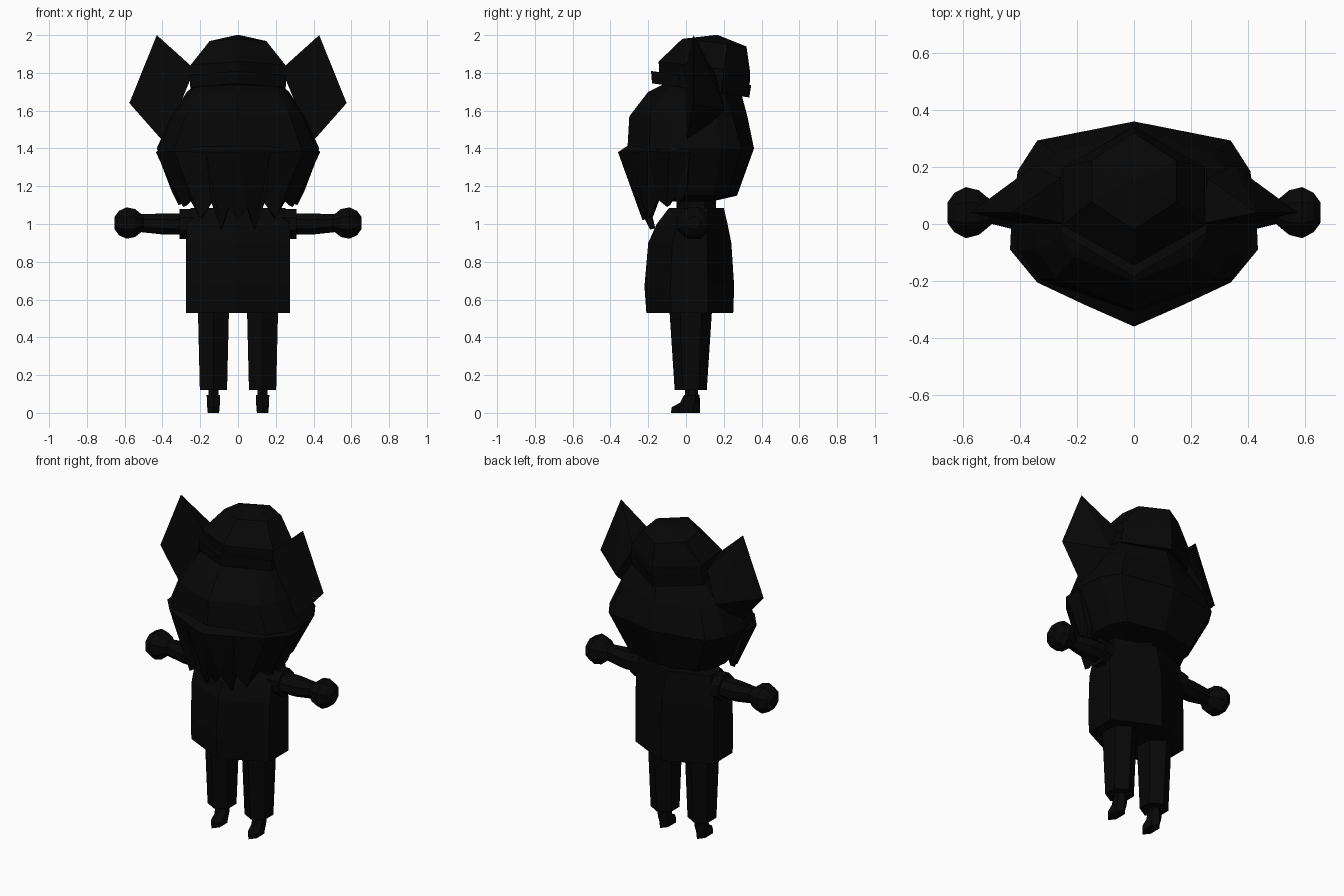
import bpy, bmesh, math

if "Cube" in bpy.data.objects:
    bpy.data.objects.remove(bpy.data.objects["Cube"])

black = bpy.data.materials.new("near_black")
black.diffuse_color = (0.002, 0.002, 0.002, 1)
black.use_nodes = True
black.node_tree.nodes["Principled BSDF"].inputs["Base Color"].default_value = black.diffuse_color


def make(name, verts, faces):
    bm = bmesh.new()
    vs = [bm.verts.new(v) for v in verts]
    for f in faces:
        bm.faces.new([vs[i] for i in f])
    bmesh.ops.recalc_face_normals(bm, faces=bm.faces)
    me = bpy.data.meshes.new(name)
    bm.to_mesh(me)
    bm.free()
    me.materials.append(black)
    ob = bpy.data.objects.new(name, me)
    bpy.context.collection.objects.link(ob)
    return ob


def loft(name, rings):
    """Skin closed rings of equal size and cap both ends."""
    n = len(rings[0])
    faces = [(r * n + i, r * n + (i + 1) % n, (r + 1) * n + (i + 1) % n, (r + 1) * n + i)
             for r in range(len(rings) - 1) for i in range(n)]
    faces += [tuple(range(n)), tuple(range((len(rings) - 1) * n, len(rings) * n))]
    return make(name, [p for r in rings for p in r], faces)


def mirrored(half):
    """Complete a half outline that runs from back to front."""
    return half + [(-p[0], *p[1:]) for p in reversed(half) if p[0] > 0]


def hexagon(w, f, b, z_front, z_back, cx=0, k=0.42):
    """Hexagon with corners at front and back, tilted from z_front to z_back."""
    m, h = (f + b) / 2, (b - f) / 2
    tilt = lambda y: z_front + (z_back - z_front) * (y - f) / (b - f)
    return [(cx + x, y, tilt(y)) for x, y in mirrored([(0, b), (w, m + h * k), (w, m - h * k), (0, f)])]


# Torso coat and neck
loft("coat", [hexagon(hx, a, b, z, z) for z, hx, a, b in [
    (0.53, 0.275, -0.21, 0.25), (0.67, 0.275, -0.22, 0.255), (0.90, 0.275, -0.20, 0.24),
    (1.00, 0.27, -0.155, 0.22), (1.085, 0.25, -0.09, 0.20)]])
loft("neck", [hexagon(0.12, -0.05, 0.16, z, z) for z in (1.05, 1.20)])


# Head: (z, half width, front y, back y, back corner x and y factors)
def head_ring(z, w, f, b, cx=0.79, cy=0.80):
    m = (f + b) / 2
    return mirrored([(0, b, z), (w * cx, m + (b - m) * cy, z), (w * 0.95, m + (b - m) * 0.48, z),
                     (w, m, z), (w * 0.95, m + (f - m) * 0.35, z),
                     (w * 0.78, m + (f - m) * 0.65, z), (0, f, z)])


loft("head", [head_ring(*r) for r in [
    (1.12, 0.20, -0.12, 0.14), (1.15, 0.30, -0.20, 0.27), (1.40, 0.43, -0.31, 0.36),
    (1.57, 0.355, -0.30, 0.325, 0.77, 0.75), (1.70, 0.27, -0.20, 0.29, 0.65, 0.62),
    (1.76, 0.20, -0.08, 0.24, 0.6, 0.6)]])

# Beard: ridge around the face with a jagged lower edge
lip = mirrored([(0.42, 0.02, 1.40), (0.40, -0.07, 1.41), (0.33, -0.17, 1.41), (0.165, -0.24, 1.42), (0, -0.30, 1.42)])
ridge = mirrored([(0.43, 0.02, 1.38), (0.435, -0.09, 1.38), (0.34, -0.205, 1.385), (0.17, -0.285, 1.38), (0, -0.36, 1.38)])
valley = mirrored([(0.35, 0.00, 1.17), (0.32, -0.06, 1.14), (0.255, -0.15, 1.13), (0.14, -0.23, 1.11), (0.05, -0.25, 1.09)])
tips = mirrored([(0.315, -0.04, 1.10), (0.29, -0.10, 1.09), (0.20, -0.20, 1.03), (0.09, -0.19, 0.97), (0, -0.23, 1.02)])
verts = lip + ridge + valley + tips
L, R, V, T = 0, len(lip), len(lip + ridge), len(lip + ridge + valley)
n = len(lip)
faces = [(L + i, L + i + 1, R + i + 1, R + i) for i in range(n - 1)]
# the lower edge has one more valley than the ridge, with a spike between each pair
for i in range(n):
    faces += [(R + i, V + i, T + i), (R + i, T + i, V + i + 1)]
    if i < n - 1:
        faces.append((R + i, V + i + 1, R + i + 1))
beard = make("beard", verts, faces)
solid = beard.modifiers.new("thickness", "SOLIDIFY")
solid.thickness = 0.03
solid.offset = -1 if sum(p.normal.y for p in beard.data.polygons) < 0 else 1

# Cap crown and tilted band
loft("cap_crown", [hexagon(0.24, -0.14, 0.335, 1.77, 1.70), hexagon(0.25, -0.145, 0.34, 1.86, 1.80),
                   hexagon(0.15, -0.02, 0.32, 1.98, 1.94), hexagon(0.01, 0.15, 0.17, 2.0, 2.0)])
loft("cap_band", [hexagon(w, f, b, zf, zb) for w, f, b, zf, zb in [
    (0.25, -0.18, 0.335, 1.745, 1.67), (0.255, -0.185, 0.345, 1.81, 1.735)]])

for s, side in ((1, "left"), (-1, "right")):
    # Ear: thin front sheet with a ridge behind
    make(side + "_ear",
         [(s * x, y, z) for x, y, z in [(0.43, 0.04, 2.0), (0.575, 0.04, 1.64), (0.39, 0.0, 1.43),
                                        (0.23, 0.0, 1.82), (0.35, 0.205, 1.60), (0.26, 0.16, 1.78)]],
         [(0, 1, 2, 3), (0, 1, 4), (0, 4, 5), (0, 5, 3), (1, 2, 4), (2, 3, 5, 4)])

    # Sleeve cuff, arm and hand along x
    def ring(x, ry, rz, z):
        return [(s * x, 0.04 + ry * math.cos(a), z + rz * math.sin(a))
                for a in [math.radians(22.5 + 45 * i) for i in range(8)]]
    loft(side + "_sleeve", [ring(0.20, 0.09, 0.087, 1.0), ring(0.31, 0.085, 0.087, 1.0)])
    loft(side + "_arm", [ring(0.28, 0.075, 0.062, 1.0), ring(0.40, 0.07, 0.06, 1.0),
                         ring(0.53, 0.035, 0.05, 1.005)])
    loft(side + "_hand", [ring(0.50, 0.045, 0.042, 1.005), ring(0.545, 0.085, 0.08, 1.005),
                          ring(0.59, 0.097, 0.09, 1.005), ring(0.63, 0.075, 0.07, 1.005),
                          ring(0.654, 0.04, 0.035, 1.005)])

    # Trouser leg, ankle and shoe: (half width, front, back, z front, z back)
    def stack(part, rings):
        loft(side + part, [hexagon(*r, cx=s * 0.13, k=0.5) for r in rings])
    stack("_leg", [(0.072, -0.06, 0.11, 0.12, 0.12), (0.083, -0.09, 0.14, 0.58, 0.58)])
    stack("_ankle", [(0.027, -0.005, 0.067, 0.07, 0.07), (0.027, -0.005, 0.062, 0.14, 0.14)])
    stack("_shoe", [(0.03, -0.08, 0.075, 0.0, 0.0), (0.033, -0.075, 0.075, 0.03, 0.03),
                    (0.034, -0.03, 0.074, 0.055, 0.055), (0.036, -0.01, 0.072, 0.095, 0.095)])
